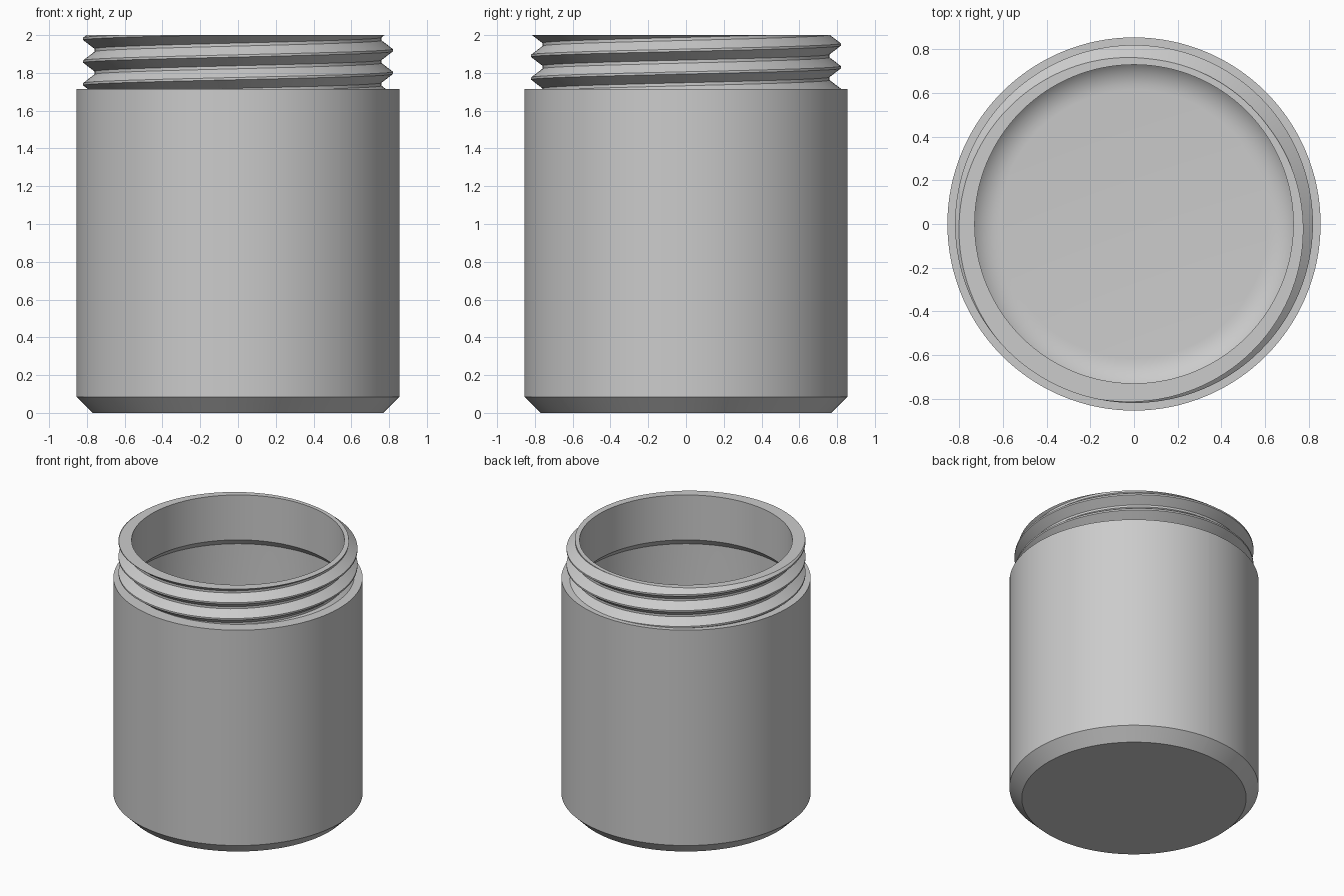
import bpy, bmesh, math

if "Cube" in bpy.data.objects:
    bpy.data.objects.remove(bpy.data.objects["Cube"], do_unlink=True)

SEGMENTS = 128
TOP, SHOULDER = 2.0, 1.715
BODY_R, BASE_R, CHAMFER_Z = 0.855, 0.77, 0.085
NECK_R, CAVITY_R = 0.73, 0.785
FLOOR, FILLET = 0.085, 0.17
ROOT_R, CREST_R, PITCH = 0.76, 0.82, 0.12
CREST_Z = 1.92          # height of a crest on the +x side

grey = bpy.data.materials.new("plain grey")
grey.use_nodes = True
colour = (0.6, 0.6, 0.6, 1)
grey.diffuse_color = colour
grey.node_tree.nodes["Principled BSDF"].inputs["Base Color"].default_value = colour

bm = bmesh.new()

# Helical thread: one tooth profile (radius, height) swept upwards, turns joined at the seam
tooth = [(CREST_R, -0.006), (CREST_R, 0.006), (ROOT_R, 0.052), (ROOT_R, 0.068)]
TURNS = 7
grid = []
for j in range(SEGMENTS):
    a = math.tau * j / SEGMENTS
    base = CREST_Z - 4 * PITCH + PITCH * j / SEGMENTS
    grid.append([bm.verts.new((r * math.cos(a), r * math.sin(a), base + t * PITCH + z))
                 for t in range(TURNS) for r, z in tooth])
rows = len(grid[0])
for j in range(SEGMENTS):
    last = j == SEGMENTS - 1
    here, there = grid[j], grid[0] if last else grid[j + 1]
    shift = len(tooth) if last else 0
    for i in range(rows - 1 - shift):
        bm.faces.new((here[i], there[i + shift], there[i + shift + 1], here[i + 1]))

# Trim the thread flat at the rim and the shoulder
for height, direction in ((TOP, 1), (SHOULDER, -1)):
    bmesh.ops.bisect_plane(bm, geom=bm.verts[:] + bm.edges[:] + bm.faces[:], dist=1e-5,
                           plane_co=(0, 0, height), plane_no=(0, 0, direction),
                           clear_outer=True)
bmesh.ops.remove_doubles(bm, verts=bm.verts[:], dist=1e-4)


def continue_wall(height, profile):
    """Extend the open loop at a height through (radius, z) rings and close it."""
    edges = [e for e in bm.edges if e.is_boundary
             and all(abs(v.co.z - height) < 1e-3 for v in e.verts)]
    for radius, z in profile:
        new = bmesh.ops.extrude_edge_only(bm, edges=edges)["geom"]
        for v in (g for g in new if isinstance(g, bmesh.types.BMVert)):
            k = radius / math.hypot(v.co.x, v.co.y)
            v.co = (v.co.x * k, v.co.y * k, z)
        edges = [g for g in new if isinstance(g, bmesh.types.BMEdge)]
    bmesh.ops.edgeloop_fill(bm, edges=edges)


# Outside: shoulder, body wall, chamfered base
continue_wall(SHOULDER, [(BODY_R, SHOULDER), (BODY_R, CHAMFER_Z), (BASE_R, 0)])

# Inside: rim, neck bore, widening cavity, rounded floor corner
corner = [(CAVITY_R - FILLET + FILLET * math.cos(a), FLOOR + FILLET - FILLET * math.sin(a))
          for a in (math.pi / 2 * i / 10 for i in range(11))]
continue_wall(TOP, [(NECK_R, TOP), (NECK_R, 1.66), (CAVITY_R, 1.605)] + corner)

bmesh.ops.recalc_face_normals(bm, faces=bm.faces[:])
mesh = bpy.data.meshes.new("threaded_jar")
bm.to_mesh(mesh)
bm.free()
mesh.materials.append(grey)
jar = bpy.data.objects.new("threaded_jar", mesh)
bpy.context.collection.objects.link(jar)

bpy.ops.object.select_all(action="DESELECT")
jar.select_set(True)
bpy.context.view_layer.objects.active = jar
bpy.ops.object.shade_smooth_by_angle(angle=math.radians(30))
